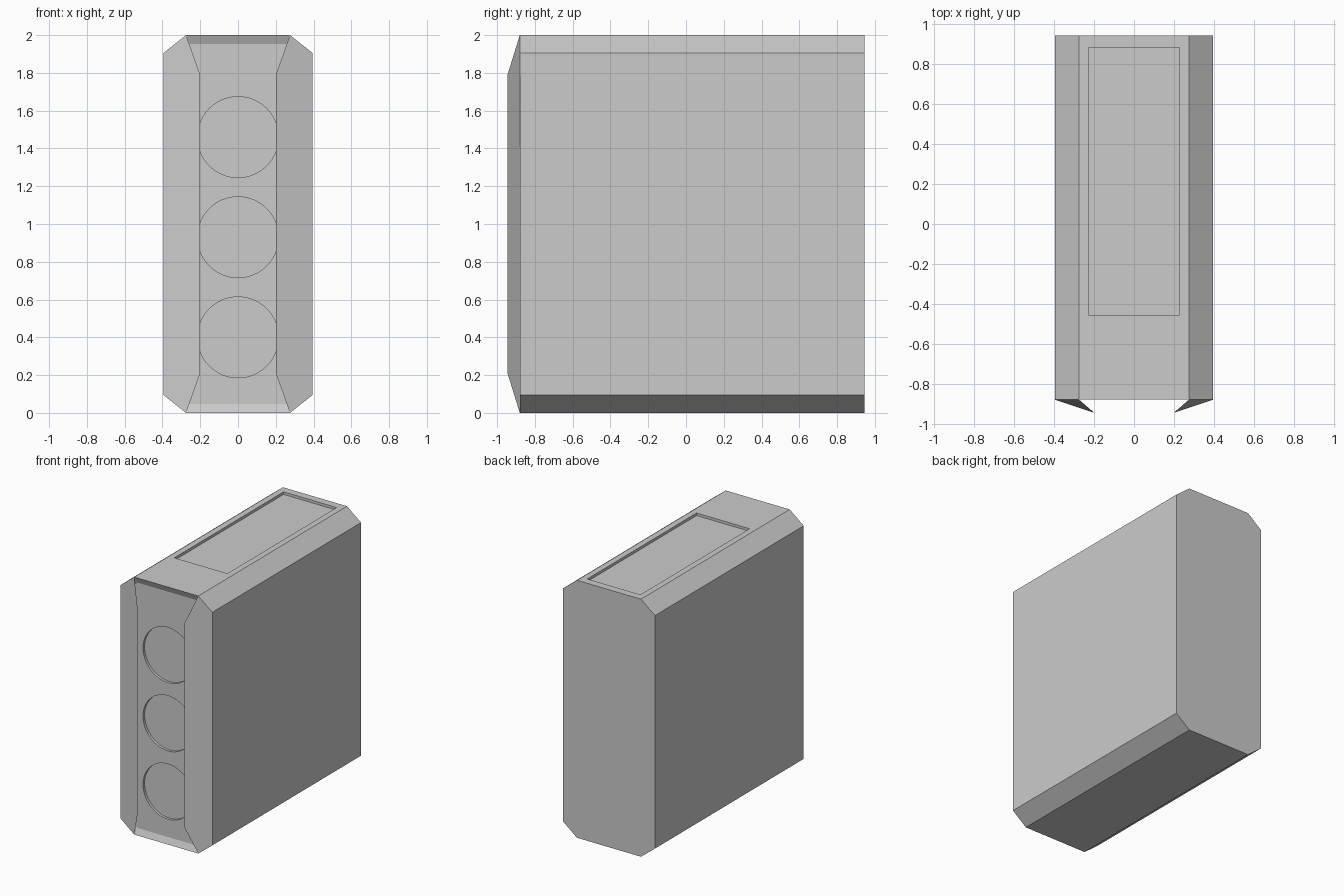
import bpy
import bmesh
from math import radians

if "Cube" in bpy.data.objects:
    bpy.data.objects.remove(bpy.data.objects["Cube"])

# Main dimensions
W, TOP_W, CH = 0.395, 0.275, 0.095       # half width, half top width, chamfer height
FRONT, BACK, NOSE = -0.88, 0.945, -0.945
PANEL = FRONT + 0.02                     # recessed front panel plane


def make_object(name, bm):
    mesh = bpy.data.meshes.new(name)
    bm.to_mesh(mesh)
    bm.free()
    obj = bpy.data.objects.new(name, mesh)
    bpy.context.collection.objects.link(obj)
    return obj


def cut(target, cutter):
    """Subtract the cutter, apply the result and remove the cutter."""
    cutter.hide_render = True
    mod = target.modifiers.new("recess", 'BOOLEAN')
    mod.operation = 'DIFFERENCE'
    mod.solver = 'EXACT'
    mod.object = cutter
    bpy.context.view_layer.objects.active = target
    bpy.ops.object.modifier_apply(modifier=mod.name)
    bpy.data.objects.remove(cutter)


# Case body: octagonal profile extruded front to back, front face inset
profile = [(-W, CH), (-TOP_W, 0), (TOP_W, 0), (W, CH),
           (W, 2 - CH), (TOP_W, 2), (-TOP_W, 2), (-W, 2 - CH)]
bm = bmesh.new()
front = bm.faces.new([bm.verts.new((x, FRONT, z)) for x, z in profile])
ext = bmesh.ops.extrude_face_region(bm, geom=[front], use_keep_orig=True)
for v in [g for g in ext["geom"] if isinstance(g, bmesh.types.BMVert)]:
    v.co.y = BACK
bmesh.ops.recalc_face_normals(bm, faces=bm.faces)
front = min(bm.faces, key=lambda f: f.calc_center_median().y)
bmesh.ops.inset_individual(bm, faces=[front], thickness=0.05, depth=-0.02)
body = make_object("case_body", bm)

# Three round fan recesses in the front panel
for z in (0.40, 0.93, 1.46):
    bpy.ops.mesh.primitive_cylinder_add(vertices=64, radius=0.214, depth=0.04,
                                        location=(0, PANEL, z),
                                        rotation=(radians(90), 0, 0))
    cut(body, bpy.context.object)

# Shallow rectangular vent recess in the top
bpy.ops.mesh.primitive_cube_add(size=1, location=(0, 0.215, 2))
vent = bpy.context.object
vent.scale = (0.456, 1.34, 0.04)
cut(body, vent)

# Angled front wings: thin sheets partly covering the fans
bm = bmesh.new()
wing = [(W, FRONT, CH), (W, FRONT, 2 - CH), (TOP_W, FRONT, 2),
        (0.2, NOSE, 1.79), (0.2, NOSE, 0.21), (TOP_W, FRONT, 0)]
face = bm.faces.new([bm.verts.new(p) for p in wing])
face.normal_update()
if face.normal.y > 0:
    face.normal_flip()
wings = make_object("front_wings", bm)
wings.modifiers.new("mirror", 'MIRROR')
